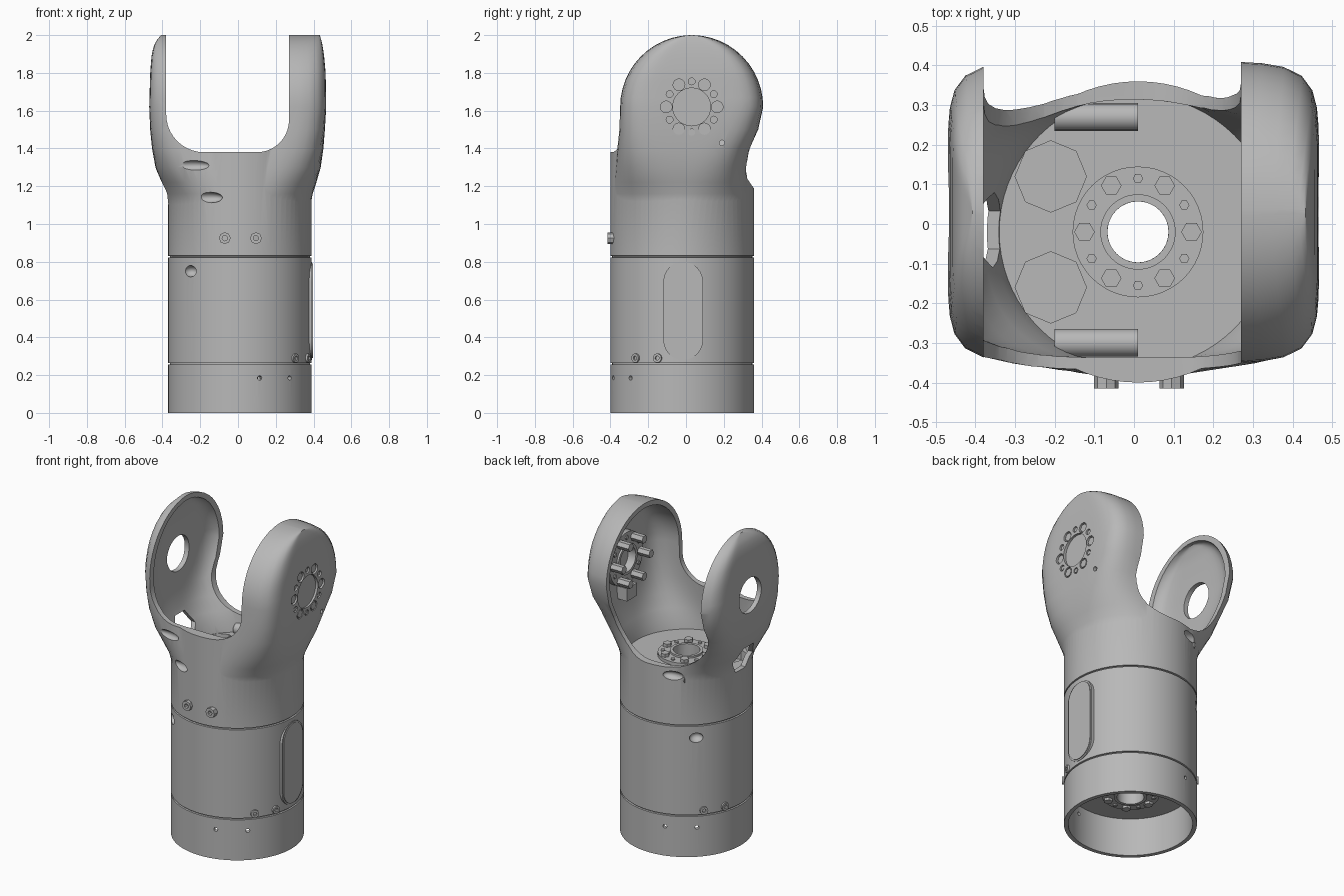
import bpy, bmesh, math
from mathutils import Vector

cube = bpy.data.objects.get("Cube")
if cube:
    bpy.data.objects.remove(cube)

grey = bpy.data.materials.new("plain grey")
grey.use_nodes = True
grey.diffuse_color = (0.48, 0.48, 0.48, 1)
grey.node_tree.nodes["Principled BSDF"].inputs["Base Color"].default_value = (0.48, 0.48, 0.48, 1)

SIDES = 72
CX, CY = 0.01, -0.02      # tube axis
AY, AZ, AR = 0.03, 1.62, 0.38   # joint axis and arm radius


def finish(name, bm):
    bmesh.ops.recalc_face_normals(bm, faces=bm.faces[:])
    mesh = bpy.data.meshes.new(name)
    bm.to_mesh(mesh)
    bm.free()
    obj = bpy.data.objects.new(name, mesh)
    bpy.context.collection.objects.link(obj)
    mesh.materials.append(grey)
    return obj


def activate(obj):
    bpy.ops.object.select_all(action='DESELECT')
    obj.select_set(True)
    bpy.context.view_layer.objects.active = obj


def smooth(obj):
    activate(obj)
    bpy.ops.object.shade_smooth_by_angle(angle=math.radians(35))


def skin(name, rings, wrap=False):
    """Bridge equal rings of points; cap the ends or close the loop."""
    bm = bmesh.new()
    loops = [[bm.verts.new(p) for p in ring] for ring in rings]
    pairs = list(zip(loops, loops[1:]))
    if wrap:
        pairs.append((loops[-1], loops[0]))
    else:
        bm.faces.new(loops[0])
        bm.faces.new(loops[-1])
    n = len(loops[0])
    for a, b in pairs:
        for i in range(n):
            j = (i + 1) % n
            bm.faces.new((a[i], a[j], b[j], b[i]))
    return finish(name, bm)


def round_part(name, start, end, radius, inner=0, sides=32):
    """Rod or tube between two points."""
    start, end = Vector(start), Vector(end)
    turn = (end - start).to_track_quat('Z', 'Y')

    def ring(p, r):
        return [p + turn @ Vector((r * math.cos(2 * math.pi * k / sides),
                                   r * math.sin(2 * math.pi * k / sides), 0)) for k in range(sides)]
    rings = [ring(start, radius), ring(end, radius)]
    if inner:
        rings += [ring(end, inner), ring(start, inner)]
    return skin(name, rings, bool(inner))


def boolean(obj, other, operation='DIFFERENCE'):
    mod = obj.modifiers.new("cut", 'BOOLEAN')
    mod.operation, mod.solver, mod.object = operation, 'EXACT', other
    activate(obj)
    bpy.ops.object.modifier_apply(modifier=mod.name)
    bpy.data.objects.remove(other)


# z, left x, right x, front y, back y, squareness of each fork section
SECTIONS = [(1.06, -.36, .38, -.39, .35, 2), (1.10, -.37, .385, -.395, .355, 2),
            (1.16, -.38, .395, -.392, .35, 2.2), (1.22, -.405, .415, -.385, .338, 2.6),
            (1.30, -.437, .438, -.375, .33, 3.4), (1.40, -.455, .452, -.365, .345, 4.6),
            (1.50, -.465, .46, -.355, .385, 6), (AZ, -.47, .467, -.35, .41, 7)]
CROWN = [(AZ, -.47, .467), (1.8, -.465, .464), (1.9, -.457, .455), (1.96, -.44, .445), (2.01, -.40, .43)]


def crown_x(z):
    for a, b in zip(CROWN, CROWN[1:]):
        if z <= b[0]:
            t = (z - a[0]) / (b[0] - a[0])
            return a[1] + t * (b[1] - a[1]), a[2] + t * (b[2] - a[2])
    return CROWN[-1][1:]


def fork_solid(name, inset, first):
    rows = list(SECTIONS[first:])
    r = AR - inset
    for step in range(1, 13):
        t = math.radians(step * 7.4)
        z, half = AZ + r * math.sin(t), r * math.cos(t)
        left, right = crown_x(z)
        rows.append((z, left, right, AY - half - inset, AY + half + inset, 7))
    rings = []
    for z, xl, xr, yf, yb, n in rows:
        ring = []
        for k in range(SIDES):
            c, s = math.cos(2 * math.pi * k / SIDES), math.sin(2 * math.pi * k / SIDES)
            f = (abs(c) ** n + abs(s) ** n) ** (-1 / n)
            ring.append(((xl + xr) / 2 + c * f * ((xr - xl) / 2 - inset),
                         (yf + yb) / 2 + s * f * ((yb - yf) / 2 - inset), z))
        rings.append(ring)
    return skin(name, rings)


def slot_cutter(bottom, radius_left, radius_right, y0, y1):
    """U-shaped prism that parts the two arms."""
    xl, xr = -.38, .27
    outline = [(xr, 2.2), (xl, 2.2)]
    for cx, r, start in ((xl + radius_left, radius_left, 180), (xr - radius_right, radius_right, 270)):
        for k in range(11):
            a = math.radians(start + 9 * k)
            outline.append((cx + r * math.cos(a), bottom + r + r * math.sin(a)))
    return skin("slot_cutter", [[(x, y, z) for x, z in outline] for y in (y0, y1)])


# Tube with seams and an open bottom
profile = [(.355, .24), (.355, 0), (.38, 0), (.38, .255), (.371, .257), (.371, .263), (.38, .265),
           (.38, .822), (.371, .824), (.371, .83), (.38, .832), (.38, 1.4)]
body = skin("fork_body", [[(CX + r * math.cos(2 * math.pi * k / SIDES),
                            CY + r * math.sin(2 * math.pi * k / SIDES), z) for k in range(SIDES)]
                          for r, z in profile])

# Fork: add flared shell, hollow it, cut the slot
boolean(body, fork_solid("fork_outer", 0, 0), 'UNION')
boolean(body, fork_solid("fork_inner", .03, 1))
boolean(body, slot_cutter(1.38, .2, .17, -1, 0))
boolean(body, slot_cutter(1.19, .28, .25, -.01, 1))

# Through bore, arm hole, cable hole, hub recess and bolt pockets
boolean(body, round_part("bore", (CX, CY, -.1), (CX, CY, 1.3), .077))
boolean(body, round_part("arm_hole", (-.6, AY, AZ), (-.3, AY, AZ), .11))
boolean(body, round_part("cable_hole", (-.6, -.015, 1.19), (-.31, -.015, 1.19), .095, sides=6))
boolean(body, round_part("hub_recess", (.45, AY, AZ), (.6, AY, AZ), .1))
boolean(body, round_part("pin_hole", (.4, .19, 1.43), (.6, .19, 1.43), .014, sides=12))
for k in range(12):
    a = math.radians(30 * k)
    y, z = AY + .135 * math.cos(a), AZ + .135 * math.sin(a)
    boolean(body, round_part("pocket", (.452, y, z), (.6, y, z), .018 if k % 2 else .031, sides=16))

# Floor openings beside the bore
for side in (-1, 1):
    boolean(body, round_part("floor_opening", (-.21, CY + side * .14, 1.04),
                             (-.21, CY + side * .14, 1.15), .09, sides=8))


def on_tube(angle, radius, z):
    a = math.radians(angle)
    return (CX + radius * math.cos(a), CY + radius * math.sin(a), z)


# Long oval screw recesses, mirrored front to back
for x, z, length, y in ((-.25, 1.31, .1, .36), (-.16, 1.14, .08, .36), (-.25, .75, .04, .275)):
    for side in (-1, 1):
        bm = bmesh.new()
        bmesh.ops.create_uvsphere(bm, u_segments=20, v_segments=12, radius=1)
        bmesh.ops.scale(bm, vec=(length, .04, .03), verts=bm.verts[:])
        bmesh.ops.translate(bm, vec=(x, CY + side * y, z), verts=bm.verts[:])
        boolean(body, finish("recess", bm))

# Small pin holes around the base
for angle in (-74, -46, 106, 134):
    boolean(body, round_part("pin_hole", on_tube(angle, .34, .185), on_tube(angle, .42, .185), .012, sides=12))
smooth(body)

# Set screws above the base seam
for angle in (-40, -20, 140, 160):
    smooth(round_part("set_screw", on_tube(angle, .36, .29), on_tube(angle, .39, .29), .024, .011, 16))

# Front socket screws
for x in (-.07, .095):
    smooth(round_part("front_screw", (x, -.37, .925), (x, -.415, .925), .031, .014, 8))

# Raised side panel with rounded ends, and its stepped border
def panel(name, half, x):
    outline = []
    for cz, start in ((.80 - .105, 0), (.28 + .105, 180)):
        for k in range(13):
            a = math.radians(start + 15 * k)
            outline.append((-.015 + half * math.cos(a), cz + half * math.sin(a)))
    smooth(skin(name, [[(px, y, z) for y, z in outline] for px in (.35, x)]))


panel("panel_border", .105, .392)
panel("panel_face", .095, .397)


def bolt_ring(name, centre, axis, side_a, side_b, height, bolt_end, bolt_start):
    """Flange with six bolts and six small pins along an axis."""
    c, axis, u, v = Vector(centre), Vector(axis), Vector(side_a), Vector(side_b)
    smooth(round_part(name + "_flange", c, c + axis * height, .165, .088, 48))
    smooth(round_part(name + "_collar", c, c + axis * (height + .012), .095, .077, 48))
    for k in range(12):
        a = math.radians(30 * k)
        p = c + .135 * (u * math.cos(a) + v * math.sin(a))
        small = k % 2
        smooth(round_part(name + "_bolt", p + axis * bolt_start,
                          p + axis * (height + .008 if small else bolt_end),
                          .013 if small else .026, sides=6))


# Flanges on the floor, inside the base and inside the closed arm
X, Y, Z = (1, 0, 0), (0, 1, 0), (0, 0, 1)
bolt_ring("floor", (CX, CY, 1.09), Z, X, Y, .03, .05, 0)
bolt_ring("base", (CX, CY, .25), (0, 0, -1), X, Y, .06, .075, 0)
bolt_ring("arm", (.445, AY, AZ), (-1, 0, 0), Y, Z, .05, .13, -.014)

# Block under the arm flange, and ribs along the floor
bm = bmesh.new()
bmesh.ops.create_cube(bm, size=1)
bmesh.ops.scale(bm, vec=(.09, .1, .08), verts=bm.verts[:])
bmesh.ops.translate(bm, vec=(.40, AY, 1.42), verts=bm.verts[:])
finish("arm_block", bm)
for y in (-.30, .27):
    smooth(round_part("floor_rib", (-.2, y, 1.12), (.01, y, 1.12), .035, sides=16))
